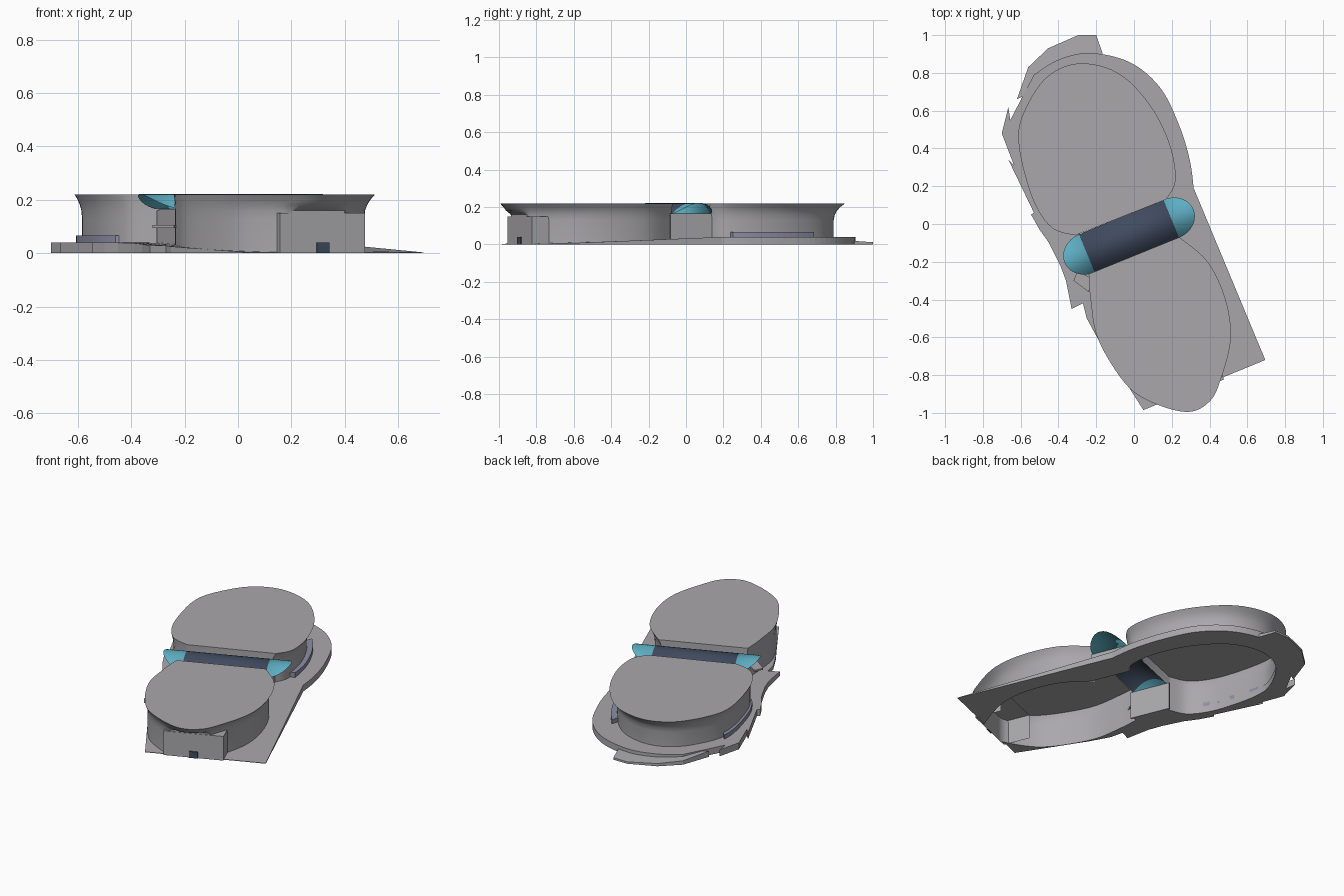
import bpy, bmesh, math
from mathutils import Vector

if "Cube" in bpy.data.objects:
    bpy.data.objects.remove(bpy.data.objects["Cube"])

ANGLE = math.radians(22.4)
U = Vector((math.cos(ANGLE), math.sin(ANGLE)))    # along the bridge
V = Vector((-math.sin(ANGLE), math.cos(ANGLE)))   # across the bridge


def material(name, color):
    m = bpy.data.materials.new(name)
    m.use_nodes = True
    m.diffuse_color = (*color, 1)
    m.node_tree.nodes["Principled BSDF"].inputs["Base Color"].default_value = (*color, 1)
    return m


GREY = material("warm grey", (0.40, 0.39, 0.41))
CYAN = material("cyan", (0.11, 0.42, 0.54))
NAVY = material("dark slate blue", (0.05, 0.07, 0.115))
LILAC = material("muted lilac", (0.27, 0.27, 0.39))


def finish(name, bm, *mats, smooth=False):
    bmesh.ops.recalc_face_normals(bm, faces=bm.faces)
    me = bpy.data.meshes.new(name)
    bm.to_mesh(me)
    bm.free()
    for m in mats:
        me.materials.append(m)
    ob = bpy.data.objects.new(name, me)
    bpy.context.collection.objects.link(ob)
    bpy.ops.object.select_all(action='DESELECT')
    ob.select_set(True)
    bpy.context.view_layer.objects.active = ob
    if smooth:
        bpy.ops.object.shade_smooth_by_angle(angle=math.radians(35))
    return ob


def local(u, v):
    return U * u + V * v


def spline(points, steps=6):
    """Smooth open curve through the points."""
    p = [Vector(q) for q in points]
    p = [p[0]] + p + [p[-1]]
    out = []
    for a, b, c, d in zip(p, p[1:], p[2:], p[3:]):
        for i in range(steps):
            t = i / steps
            out.append(0.5 * (2 * b + (c - a) * t + (2 * a - 5 * b + 4 * c - d) * t * t
                              + (3 * b - a - 3 * c + d) * t ** 3))
    return out + [p[-1]]


def prism(name, outline, z0, top, mat):
    """Solid with a flat bottom; top is a height or a rule on the position."""
    bm = bmesh.new()
    rule = top if callable(top) else lambda q: top
    lo = [bm.verts.new((*q, z0)) for q in outline]
    hi = [bm.verts.new((*q, rule(Vector(q)))) for q in outline]
    bm.faces.new(lo)
    bm.faces.new(hi)
    for i in range(len(lo)):
        j = (i + 1) % len(lo)
        bm.faces.new((lo[i], lo[j], hi[j], hi[i]))
    return finish(name, bm, mat)


def local_box(name, u0, u1, v0, v1, z0, z1, mat):
    return prism(name, [local(u0, v0), local(u1, v0), local(u1, v1), local(u0, v1)], z0, z1, mat)


# Outlines of the two lobe roofs, each open along the bridge
north = spline([(.17, .13), (.22, .23), (.19, .42), (.085, .63), (-.085, .8), (-.295, .85),
                (-.47, .77), (-.59, .575), (-.61, .42), (-.56, .2), (-.5, .06), (-.42, -.03), (-.31, -.06)])
south = spline([(-.24, -.265), (-.23, -.4), (-.19, -.61), (-.05, -.84), (.085, -.94), (.28, -.995),
                (.4, -.94), (.46, -.82), (.512, -.61), (.485, -.4), (.39, -.2), (.24, -.07)])
NORTH_PIVOT, SOUTH_PIVOT = local(-.2, .06), local(-.25, -.157)
FRONT = -.939


def inset(outline, pivot, s, flat_front=True):
    out = []
    for p in outline:
        q = pivot + (p - pivot) * s
        if flat_front and q.dot(V) < FRONT:
            q = q + V * (FRONT - q.dot(V))
        out.append(q)
    return out


def lobe(name, outline, pivot, s):
    """Flared shell with a flat roof, hollow below and open to the passage."""
    bm = bmesh.new()
    levels = [(0, 0), (.13, 0), (.16, .1), (.18, .28), (.2, .58), (.22, 1)]
    rings = [[bm.verts.new((*q, z)) for q in inset(outline, pivot, s + (1 - s) * f, z < .17)]
             for z, f in levels]
    n = len(outline)
    for k, (a, b) in enumerate(zip(rings, rings[1:])):
        for i in range(n if k >= 2 else n - 1):
            j = (i + 1) % n
            bm.faces.new((a[i], a[j], b[j], b[i]))
    bm.faces.new(rings[-1])
    return finish(name, bm, GREY, smooth=True)


lobe("north_lobe", north, NORTH_PIVOT, .93)
lobe("south_lobe", south, SOUTH_PIVOT, .94)

# Passage end walls under the bridge
for name, u in (("passage_west_wall", -.29), ("passage_east_wall", .193)):
    local_box(name, u - .005, u + .005, -.17, .075, 0, .166, GREY)

# Arched bridge roof: slate middle, rounded cyan ends
MID_V, HALF, U0, U1 = -.049, .109, -.29, .193


def arch(v):
    return .166 + .056 * (1 - ((v - MID_V) / HALF) ** 2)


bm = bmesh.new()
rows = []
N = 16
for i in range(N + 1):
    t = math.pi * i / N
    v = MID_V - HALF * math.cos(t)
    reach = .128 * math.sin(t)
    rows.append([bm.verts.new((*local(u, v), arch(v)))
                 for u in (U0 - reach, U0, U1, U1 + reach)])
for a, b in zip(rows, rows[1:]):
    for k in range(3):
        f = bm.faces.new((a[k], a[k + 1], b[k + 1], b[k]))
        f.material_index = 0 if k == 1 else 1
for k in (1, 2):
    f = bm.faces.new([r[k] for r in rows])
    f.material_index = 1
bmesh.ops.remove_doubles(bm, verts=bm.verts, dist=1e-5)
finish("bridge_roof", bm, NAVY, CYAN, smooth=True)

# Entrance front and its door
bm = bmesh.new()
foot = [local(-.219, -.78), local(-.219, -.942), local(.127, -.942), local(.127, -.78)]
lo, hi = [[bm.verts.new((*q, z)) for q in foot] for z in (0, .15)]
for i in range(3):
    bm.faces.new((lo[i], lo[i + 1], hi[i + 1], hi[i]))
bm.faces.new(hi)
finish("entrance_front", bm, GREY)
local_box("entrance_door", -.071, -.021, -.948, -.941, 0, .04, NAVY)


# Ground plinth: a ramp rising from the entrance, level round the north lobe
def ramp(q):
    return .003 + .037 * min(1, max(0, (q.dot(V) + .93) / .93))


east_rim = spline([(.316, .19), (.295, .34), (.24, .52), (.14, .72), (-.02, .855), (-.23, .905), (-.4, .87), (-.53, .79)])
west_rim = [(-.655, .55), (-.665, .62), (-.7, .48), (-.635, .31), (-.665, .34), (-.53, .06),
            (-.545, .05), (-.5, -.03), (-.45, -.1), (-.39, -.22), (-.36, -.3), (-.33, -.45), (-.27, -.42),
            (-.25, -.5), (-.19, -.61)]
plinth = prism("plinth", [Vector((.695, -.72))] + east_rim + [Vector(p) for p in west_rim]
               + [Vector((.05, -.985))], 0, ramp, GREY)

# Low sloping apron at the north-west
apron = prism("north_apron", [Vector(p) for p in (
    (-.165, .9), (-.2, 1), (-.295, 1), (-.455, .93), (-.56, .83), (-.62, .66), (-.5, .72), (-.3, .86))],
    0, lambda q: .012 + .025 * min(1, (1 - q.y) / .35), GREY)

# Open the plinth beneath the lobes and the passage
cutters = [prism("cutter", inset(north, NORTH_PIVOT, .92), -.1, .1, GREY),
           prism("cutter", inset(south, SOUTH_PIVOT, .93), -.1, .1, GREY),
           local_box("cutter", U0, U1, -.25, .15, -.1, .1, GREY)]
for cutter in cutters:
    cutter.hide_render = True
    for target in (plinth, apron):
        bpy.context.view_layer.objects.active = target
        mod = target.modifiers.new("opening", 'BOOLEAN')
        mod.operation = 'DIFFERENCE'
        mod.object = cutter
        bpy.ops.object.modifier_apply(modifier=mod.name)
for cutter in cutters:
    bpy.data.objects.remove(cutter)


# Curved benches along the north lobe walls
def bench(name, keep):
    inner = [p for p in inset(north, NORTH_PIVOT, .93) if keep(p)]
    outer = [NORTH_PIVOT + (p - NORTH_PIVOT) * 1.06 for p in inner]
    prism(name, inner + outer[::-1], .03, .066, LILAC)


bench("east_bench", lambda p: p.x > -.1 and .22 < p.y < .66)
bench("west_bench", lambda p: p.x < -.35 and .0 < p.y < .48)

# Small ledge beside the passage
prism("west_ledge", [Vector(p) for p in ((-.32, -.3), (-.24, -.36), (-.22, -.29), (-.3, -.25))],
      .095, .105, GREY)
